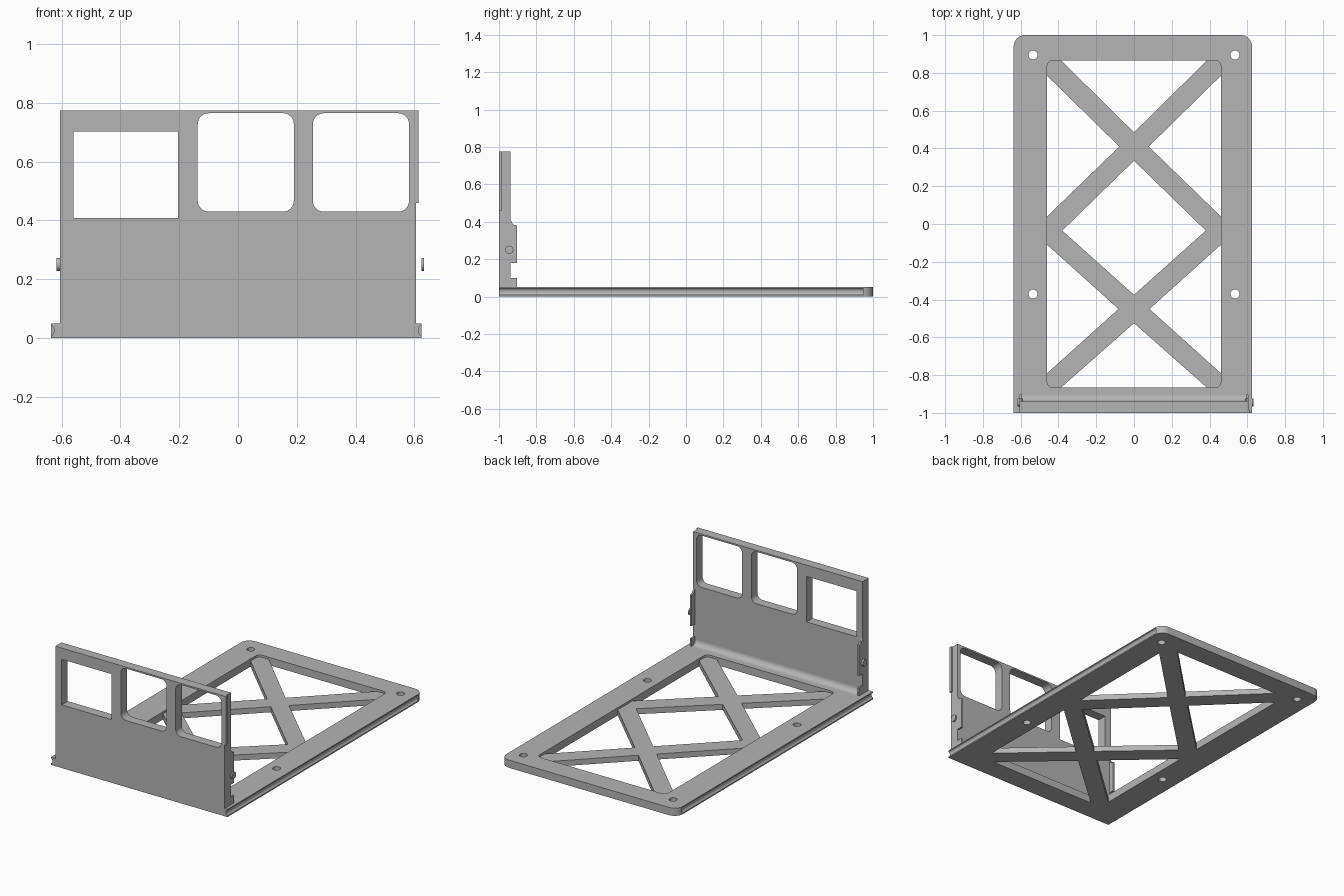
import bpy, bmesh
from math import cos, sin, pi, radians

cube = bpy.data.objects.get("Cube")
if cube:
    bpy.data.objects.remove(cube, do_unlink=True)

grey = bpy.data.materials.new("plain grey")
grey.use_nodes = True
grey.diffuse_color = (0.46, 0.46, 0.46, 1)
grey.node_tree.nodes["Principled BSDF"].inputs["Base Color"].default_value = (0.46, 0.46, 0.46, 1)

AXES = {"x": lambda a, b, c: (c, a, b),
        "y": lambda a, b, c: (a, c, b),
        "z": lambda a, b, c: (a, b, c)}


def prism(name, outlines, axis, lo, hi):
    """Extrude one or more closed outlines along an axis."""
    bm = bmesh.new()
    place = AXES[axis]
    for pts in outlines:
        low = [bm.verts.new(place(a, b, lo)) for a, b in pts]
        high = [bm.verts.new(place(a, b, hi)) for a, b in pts]
        bm.faces.new(low)
        bm.faces.new(high[::-1])
        for i in range(len(pts)):
            j = (i + 1) % len(pts)
            bm.faces.new((low[i], high[i], high[j], low[j]))
    bmesh.ops.recalc_face_normals(bm, faces=bm.faces)
    mesh = bpy.data.meshes.new(name)
    bm.to_mesh(mesh)
    bm.free()
    mesh.materials.append(grey)
    ob = bpy.data.objects.new(name, mesh)
    bpy.context.collection.objects.link(ob)
    return ob


def ellipse(cx, cy, rx, ry, n=24):
    return [(cx + rx * cos(2 * pi * i / n), cy + ry * sin(2 * pi * i / n)) for i in range(n)]


def rect(x0, x1, y0, y1, radii=(0, 0, 0, 0), steps=8):
    """Rectangle with a radius per corner, starting top right, anticlockwise."""
    pts = []
    corners = ((x1, y1, -1, -1), (x0, y1, 1, -1), (x0, y0, 1, 1), (x1, y0, -1, 1))
    for k, ((x, y, sx, sy), r) in enumerate(zip(corners, radii)):
        if not r:
            pts.append((x, y))
            continue
        for i in range(steps + 1):
            t = (k + i / steps) * pi / 2
            pts.append((x + sx * r + r * cos(t), y + sy * r + r * sin(t)))
    return pts


def activate(ob):
    bpy.ops.object.select_all(action="DESELECT")
    ob.select_set(True)
    bpy.context.view_layer.objects.active = ob


def cut(ob, cutter):
    cutter.hide_render = True
    mod = ob.modifiers.new("cut", "BOOLEAN")
    mod.operation, mod.solver, mod.object = "DIFFERENCE", "EXACT", cutter
    activate(ob)
    bpy.ops.object.modifier_apply(modifier=mod.name)
    bpy.data.objects.remove(cutter, do_unlink=True)


def smooth(ob):
    activate(ob)
    bpy.ops.object.shade_smooth_by_angle(angle=radians(30))


# Base plate with rounded rear corners
LEFT, RIGHT, TOP = 0.625, -0.637, 0.05
base = prism("base_plate", [rect(RIGHT, LEFT, -1, 1, (0.06, 0.06, 0, 0))], "z", 0, TOP)

# Shallow pocket above the cross braces
WX, WY = 0.46, 0.865
cut(base, prism("pocket", [rect(-WX, WX, -WY, WY, (0.03,) * 4)], "z", 0.036, 0.1))

# Openings that leave two crossed pairs of braces
openings = [
    [(0, 0.485), (0.385, WY), (-0.385, WY)],
    [(0, 0.335), (-0.38, -0.035), (0, -0.375), (0.38, -0.035)],
    [(0, -0.525), (-0.385, -WY), (0.385, -WY)],
]
for s in (-1, 1):
    openings.append([(s * 0.078, 0.41), (s * WX, 0.785), (s * WX, 0.04)])
    openings.append([(s * 0.082, -0.45), (s * WX, -0.11), (s * WX, -0.79)])
cut(base, prism("brace_openings", openings, "z", -0.1, 0.1))

# Screw holes and side grooves
holes = [ellipse(s * 0.535, y, 0.024, 0.024) for s in (-1, 1) for y in (0.895, -0.37)]
cut(base, prism("screw_holes", holes, "z", -0.1, 0.1))
grooves = [ellipse(x, 0.026, 0.011, 0.017) for x in (LEFT, RIGHT)]
cut(base, prism("side_grooves", grooves, "y", -1.1, 0.95))
smooth(base)

# Front wall with one square and two rounded windows
WALL_L, WALL_R, BACK = 0.605, -0.605, -0.938
wall = prism("front_wall", [rect(WALL_R, WALL_L, TOP, 0.775)], "y", -1, BACK)
windows = [rect(-0.56, -0.205, 0.408, 0.702)]
windows += [rect(x, x + 0.327, 0.43, 0.765, (0.037,) * 4) for x in (-0.137, 0.255)]
cut(wall, prism("window_cutter", windows, "y", -1.1, -0.8))
smooth(wall)

# Thin lip on the upper left edge of the wall
prism("edge_lip", [rect(WALL_L, 0.615, 0.46, 0.775)], "y", -1, -0.985)

# Rounded fillet where wall meets base
R = 0.034
arc = [(BACK + R - R * cos(t * pi / 16), TOP + R - R * sin(t * pi / 16)) for t in range(9)]
smooth(prism("wall_fillet", [arc + [(BACK, TOP)]], "x", -0.59, 0.59))

# Side tabs behind the wall, with a small foot below each
tab = [(BACK, 0.18), (-0.903, 0.18), (-0.903, 0.38), (-0.925, 0.385), (BACK, 0.41)]
foot = rect(BACK, -0.903, TOP, 0.1)
for side, x0, x1 in (("left", 0.593, WALL_L), ("right", WALL_R, -0.593)):
    prism(side + "_tab", [tab], "x", x0, x1)
    prism(side + "_foot", [foot], "x", x0, x1)

# Round locating pins
smooth(prism("left_pin", [ellipse(-0.945, 0.25, 0.022, 0.022)], "x", 0.624, 0.633))
smooth(prism("right_pin", [ellipse(-0.945, 0.25, 0.022, 0.022)], "x", -0.617, WALL_R))
